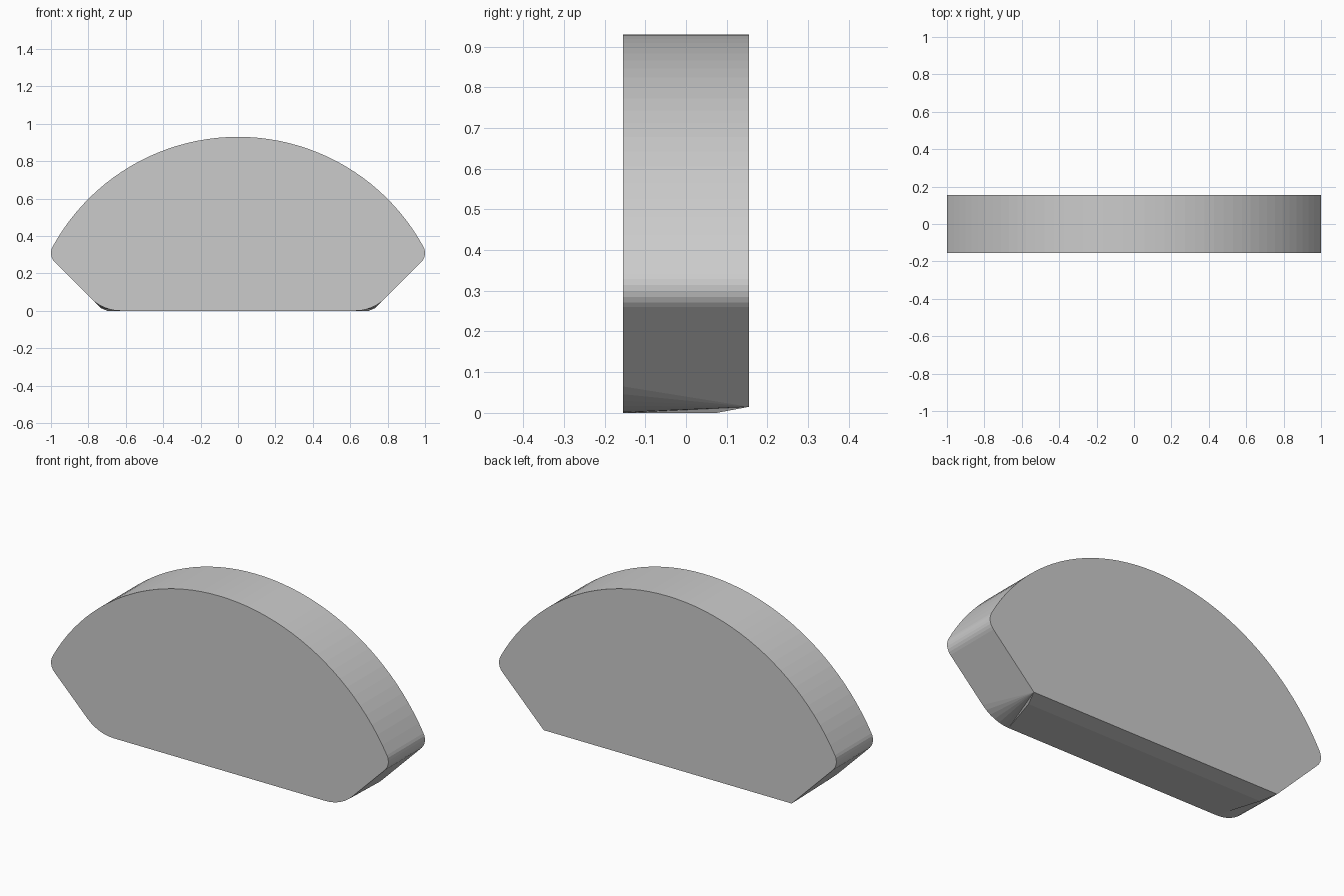
import bpy, bmesh
from math import sin, cos, atan2, pi

if "Cube" in bpy.data.objects:
    bpy.data.objects.remove(bpy.data.objects["Cube"])

HALF = 0.155           # half thickness
CREASE_Y = 0.075       # where the underside starts to rise
R_TOP, Z_TOP = 1.13, -0.20
R_TIP, X_TIP, Z_TIP = 0.07, 0.93, 0.309
R_LOW = 0.222
X_LOW = 0.628


def arc(cx, cz, r, a0, a1, n):
    return [(cx + r * cos(a0 + (a1 - a0) * i / n),
             cz + r * sin(a0 + (a1 - a0) * i / n)) for i in range(n + 1)]


# Right half profile: dome, rounded tip, then the rounded lower corner
join = atan2(Z_TIP - Z_TOP, X_TIP)
upper = arc(0, Z_TOP, R_TOP, pi / 2, join, 22)
upper += arc(X_TIP, Z_TIP, R_TIP, join, -pi / 4, 6)[1:]
lower = arc(X_LOW, R_LOW, R_LOW, -pi / 4, -pi / 2, 6)
corner = (0.735, 0.015)

bm = bmesh.new()


def verts(points, y, side):
    return [bm.verts.new((side * x, y, z)) for x, z in points]


halves = {}
for side in (1, -1):
    f_up = verts(upper, -HALF, side)
    b_up = verts(upper, HALF, side)
    if side == -1:      # share the apex
        for ring, first in ((f_up, halves[1][0]), (b_up, halves[1][1])):
            bm.verts.remove(ring[0])
            ring[0] = first[0]
    f_low = verts(lower, -HALF, side)
    tip = verts([corner], HALF, side)[0]
    crease = verts([(0.70, 0.0)], CREASE_Y, side)[0]
    # Curved rim
    for i in range(len(upper) - 1):
        bm.faces.new((f_up[i], f_up[i + 1], b_up[i + 1], b_up[i]))
    # Slanted lower flank
    bm.faces.new((f_up[-1], f_low[0], tip, b_up[-1]))
    # Rounded front corner fanning into the sharp back corner
    for a, b in zip(f_low, f_low[1:]):
        bm.faces.new((a, b, tip))
    bm.faces.new((f_low[-1], crease, tip))
    halves[side] = (f_up, b_up, f_low, tip, crease)

fr, br, lr, tr, cr = halves[1]
fl, bl, ll, tl, cl = halves[-1]
# Underside and its rising back strip
bm.faces.new((lr[-1], ll[-1], cl, cr))
bm.faces.new((cr, cl, tl, tr))
# Front and back faces
bm.faces.new(fr + lr + (fl[1:] + ll)[::-1])
bm.faces.new(br + [tr, tl] + bl[:0:-1])
bmesh.ops.recalc_face_normals(bm, faces=bm.faces[:])

mesh = bpy.data.meshes.new("domed_block")
bm.to_mesh(mesh)
bm.free()
grey = bpy.data.materials.new("light_grey")
grey.diffuse_color = (0.6, 0.6, 0.6, 1)
grey.use_nodes = True
grey.node_tree.nodes["Principled BSDF"].inputs["Base Color"].default_value = grey.diffuse_color
mesh.materials.append(grey)
block = bpy.data.objects.new("domed_block", mesh)
bpy.context.collection.objects.link(block)
